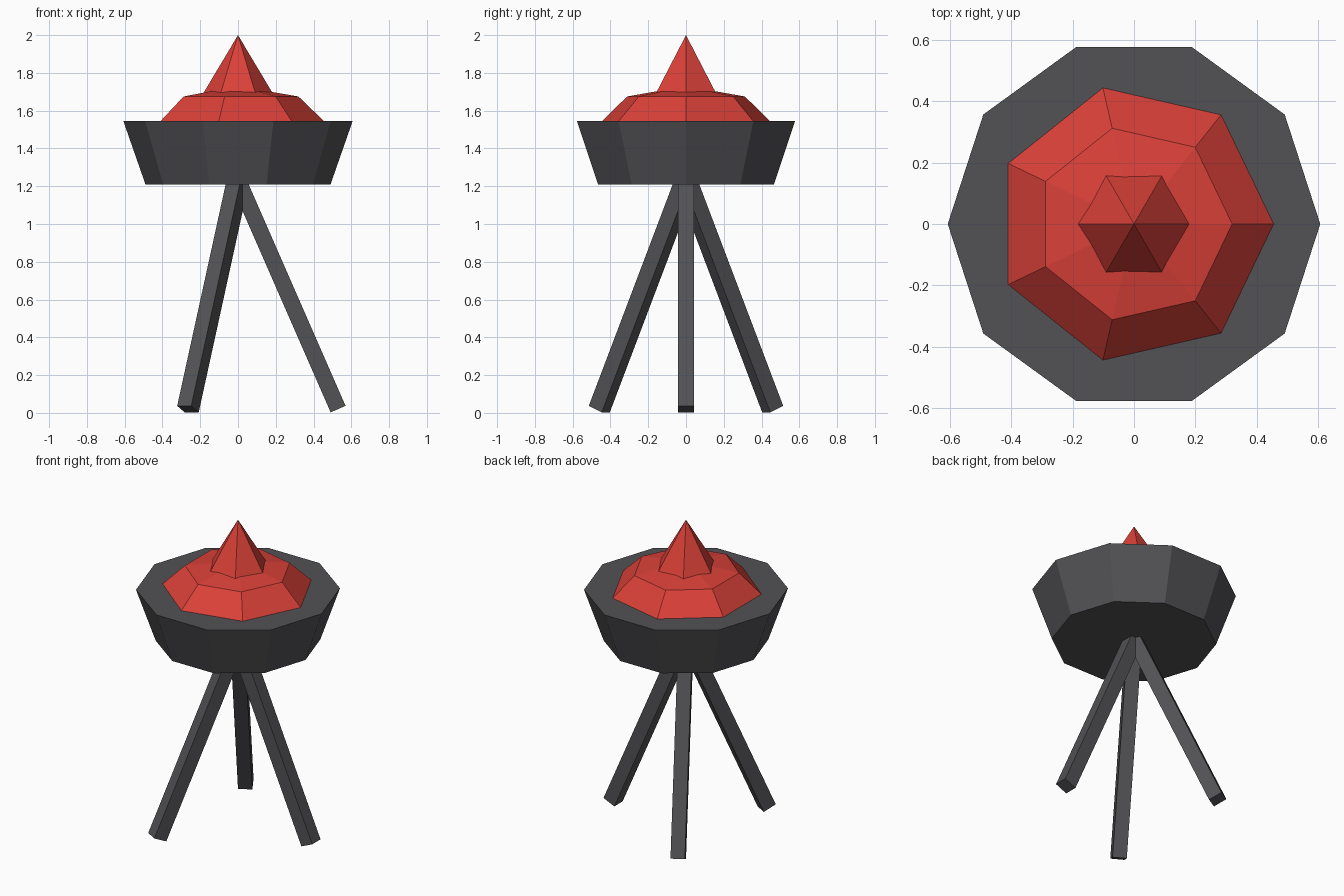
import bpy
import bmesh
from math import radians, sin, cos, tau
from mathutils import Vector, Matrix

cube = bpy.data.objects.get("Cube")
if cube:
    bpy.data.objects.remove(cube)


def make_material(name, rgb):
    mat = bpy.data.materials.new(name)
    mat.use_nodes = True
    color = (*rgb, 1)
    mat.diffuse_color = color
    mat.node_tree.nodes["Principled BSDF"].inputs["Base Color"].default_value = color
    return mat


def add_object(name, bm, mat):
    bmesh.ops.recalc_face_normals(bm, faces=bm.faces)
    mesh = bpy.data.meshes.new(name)
    bm.to_mesh(mesh)
    bm.free()
    mesh.materials.append(mat)
    obj = bpy.data.objects.new(name, mesh)
    bpy.context.collection.objects.link(obj)
    return obj


def stacked_rings(name, sides, rings, mat, tip=None):
    """Loft regular polygons given as (radius, z); close with a tip or a flat cap."""
    bm = bmesh.new()
    loops = [[bm.verts.new((r * cos(tau * i / sides), r * sin(tau * i / sides), z))
              for i in range(sides)] for r, z in rings]
    bm.faces.new(loops[0])
    for low, high in zip(loops, loops[1:]):
        for i in range(sides):
            j = (i + 1) % sides
            bm.faces.new((low[i], low[j], high[j], high[i]))
    if tip is None:
        bm.faces.new(loops[-1])
    else:
        top = bm.verts.new((0, 0, tip))
        for i in range(sides):
            bm.faces.new((loops[-1][i], loops[-1][(i + 1) % sides], top))
    return add_object(name, bm, mat)


def leg(name, angle, mat):
    """Square bar leaning from a splayed foot up into the bowl."""
    foot, head = Vector((0.53, 0, 0.02)), Vector((-0.03, 0, 1.3))
    axis = head - foot
    turn = Matrix.Rotation(radians(angle), 4, 'Z')
    lean = axis.to_track_quat('Z', 'Y').to_matrix().to_4x4()
    size = Matrix.Diagonal((0.086, 0.086, axis.length, 1))
    bm = bmesh.new()
    bmesh.ops.create_cube(bm, size=1)
    bm.transform(turn @ Matrix.Translation((foot + head) / 2) @ lean @ size)
    return add_object(name, bm, mat)


iron = make_material("dark iron", (0.085, 0.085, 0.092))
ember = make_material("ember red", (0.70, 0.052, 0.040))

# Bowl, heap of embers and flame
stacked_rings("bowl", 10, [(0.49, 1.21), (0.607, 1.545)], iron)
stacked_rings("embers", 7, [(0.455, 1.545), (0.32, 1.675)], ember, tip=1.73)
stacked_rings("flame", 6, [(0.203, 1.66)], ember, tip=2.0)

# Tripod
for leg_name, leg_angle in (("left_leg", 0), ("back_leg", 120), ("front_leg", 240)):
    leg(leg_name, leg_angle, iron)
